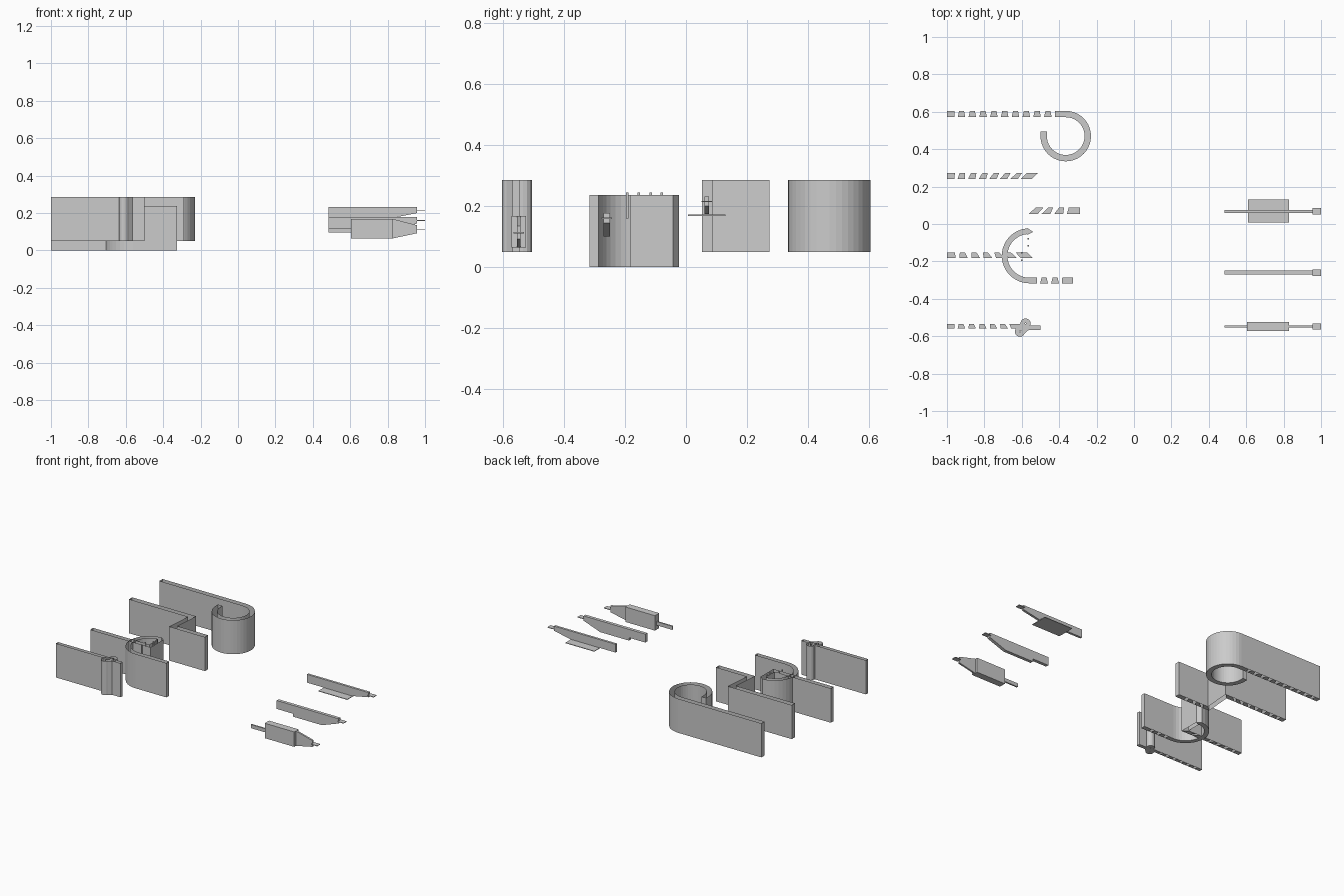
import bpy, bmesh, math
from mathutils import Vector

if "Cube" in bpy.data.objects:
    bpy.data.objects.remove(bpy.data.objects["Cube"])

W = 0.017   # half width of a channel


def finish(name, bm):
    me = bpy.data.meshes.new(name)
    bm.to_mesh(me)
    bm.free()
    ob = bpy.data.objects.new(name, me)
    bpy.context.collection.objects.link(ob)
    return ob


def arc(cx, cy, r, a0, a1, n):
    return [(cx + r * math.cos(math.radians(a0 + (a1 - a0) * i / n)),
             cy + r * math.sin(math.radians(a0 + (a1 - a0) * i / n))) for i in range(n + 1)]


def channel(name, path, z0, z1, w=W, bare=()):
    """Open-topped ribbon of two thin walls, end caps and a broken floor."""
    pts = [Vector(p) for p in path]
    left, right = [], []
    for i, p in enumerate(pts):
        a = (p - pts[i - 1]).normalized() if i else (pts[1] - p).normalized()
        b = (pts[i + 1] - p).normalized() if i < len(pts) - 1 else a
        na, nb = Vector((-a.y, a.x)), Vector((-b.y, b.x))
        m = (na + nb).normalized()
        off = m * (w / max(0.45, m.dot(na)))
        left.append(p + off)
        right.append(p - off)
    bm = bmesh.new()
    loop = left + right[::-1]
    low = [bm.verts.new((p.x, p.y, z0)) for p in loop]
    top = [bm.verts.new((p.x, p.y, z1)) for p in loop]
    n = len(loop)
    for i in range(n):
        j = (i + 1) % n
        bm.faces.new((low[j], low[i], top[i], top[j]))
    # floor: whole on bends, slotted along straights
    for i in range(len(pts) - 1):
        if i in bare:
            continue
        L = (pts[i + 1] - pts[i]).length
        k = max(1, round(L / 0.06))
        for s in range(k):
            t0 = s / k
            t1 = (s + (0.7 if k > 2 and s < k - 1 else 1)) / k
            sl = 0.12 / k if k > 2 and 0 < s < k - 1 else 0
            q = [left[i].lerp(left[i + 1], t0 + sl), left[i].lerp(left[i + 1], t1 - sl),
                 right[i].lerp(right[i + 1], t1), right[i].lerp(right[i + 1], t0)]
            bm.faces.new([bm.verts.new((p.x, p.y, z0)) for p in q][::-1])
    return finish(name, bm)


def blade(name, profile, y, half):
    """Side profile in x and z given a thickness along y."""
    bm = bmesh.new()
    a = [bm.verts.new((x, y - half, z)) for x, z in profile]
    b = [bm.verts.new((x, y + half, z)) for x, z in profile]
    bm.faces.new(a)
    bm.faces.new(b[::-1])
    for i in range(len(a)):
        j = (i + 1) % len(a)
        bm.faces.new((a[j], a[i], b[i], b[j]))
    bmesh.ops.recalc_face_normals(bm, faces=bm.faces)
    return finish(name, bm)


def box(name, x0, x1, y0, y1, z0, z1):
    return blade(name, [(x0, z0), (x1, z0), (x1, z1), (x0, z1)], (y0 + y1) / 2, (y1 - y0) / 2)


# Channels on the left
channel("curl_channel", [(-1, 0.588)] + arc(-0.365, 0.47, 0.118, 90, -180, 30) + [(-0.483, 0.495)],
        0.05, 0.285)
channel("zigzag_channel", [(-1, 0.257), (-0.53, 0.257), (-0.545, 0.07), (-0.29, 0.07)],
        0.05, 0.285, bare=(1,))
channel("loop_channel", [(-1, -0.168), (-0.555, -0.168), (-0.555, -0.05)]
        + arc(-0.56, -0.17, 0.132, 95, 270, 18) + [(-0.325, -0.302)], 0, 0.237, 0.015, bare=(1,))
channel("double_curl_channel", [(-1, -0.547), (-0.605, -0.547)]
        + arc(-0.58, -0.532, 0.015, 190, -60, 9)
        + arc(-0.61, -0.575, 0.015, 120, 340, 9) + [(-0.57, -0.556), (-0.5, -0.556)],
        0.05, 0.285, 0.012)

# Small pegs where the loop crosses itself
for i, (x, y) in enumerate([(-0.565, -0.08), (-0.565, -0.115), (-0.6, -0.155), (-0.6, -0.193)]):
    box(f"peg_{i}", x - 0.004, x + 0.004, y - 0.004, y + 0.004, 0.16, 0.245)

# Upper blade with flat wing
blade("upper_blade", [(0.485, 0.175), (0.83, 0.175), (0.957, 0.2), (0.957, 0.232), (0.485, 0.232)],
      0.068, 0.008)
box("upper_wing", 0.61, 0.83, 0.007, 0.13, 0.168, 0.172)

# Middle blade with angled underside
blade("middle_blade", [(0.485, 0.12), (0.61, 0.12), (0.61, 0.1), (0.83, 0.1), (0.957, 0.145),
                       (0.957, 0.178), (0.485, 0.178)], -0.26, 0.011)

# Lower blade: thick body, tapered nose, thin handle
box("lower_body", 0.605, 0.83, -0.572, -0.525, 0.065, 0.168)
blade("lower_nose", [(0.83, 0.065), (0.957, 0.092), (0.957, 0.135), (0.83, 0.168)], -0.548, 0.006)
box("lower_handle", 0.485, 0.605, -0.553, -0.543, 0.095, 0.12)

# Flat tip plates
for name, y, z in [("upper_tip", 0.068, 0.215), ("middle_tip", -0.26, 0.16), ("lower_tip", -0.548, 0.113)]:
    box(name, 0.955, 1.0, y - 0.017, y + 0.017, z - 0.002, z + 0.002)
